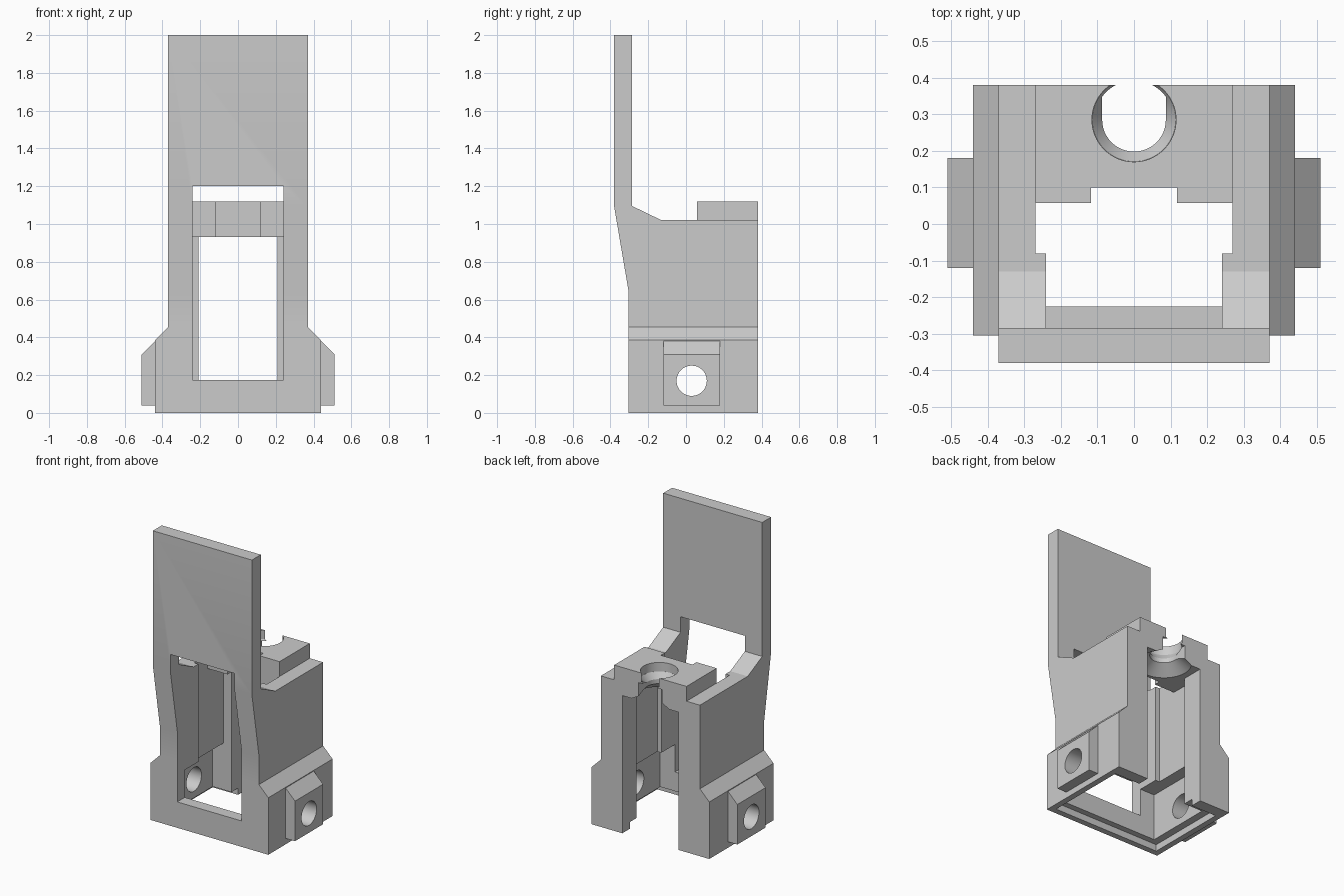
import bpy, bmesh
from mathutils import Matrix, Vector

if "Cube" in bpy.data.objects:
    bpy.data.objects.remove(bpy.data.objects["Cube"])

grey = bpy.data.materials.new("plain grey")
grey.use_nodes = True
grey.diffuse_color = (0.6, 0.6, 0.6, 1)
grey.node_tree.nodes["Principled BSDF"].inputs["Base Color"].default_value = (0.6, 0.6, 0.6, 1)


def finish(name, bm):
    bmesh.ops.recalc_face_normals(bm, faces=bm.faces)
    mesh = bpy.data.meshes.new(name)
    bm.to_mesh(mesh)
    bm.free()
    mesh.materials.append(grey)
    obj = bpy.data.objects.new(name, mesh)
    bpy.context.collection.objects.link(obj)
    return obj


def extrude(name, points, axis, low, high):
    """Extrude a profile along x (points are y, z) or y (points are x, z)."""
    bm = bmesh.new()
    place = (lambda a, b: (low, a, b)) if axis == "x" else (lambda a, b: (a, low, b))
    face = bm.faces.new([bm.verts.new(place(a, b)) for a, b in points])
    moved = bmesh.ops.extrude_face_region(bm, geom=[face])["geom"]
    shift = Vector((high - low, 0, 0) if axis == "x" else (0, high - low, 0))
    bmesh.ops.translate(bm, vec=shift, verts=[v for v in moved if isinstance(v, bmesh.types.BMVert)])
    return finish(name, bm)


def block(name, half_width, y0, y1, z0, z1):
    return extrude(name, [(y0, z0), (y1, z0), (y1, z1), (y0, z1)], "x", -half_width, half_width)


def cone(name, r_low, r_high, y, z0, z1, across=False):
    """Upright cone or cylinder; across lays a cylinder along x at height z0, length 2 * z1."""
    bm = bmesh.new()
    depth = 2 * z1 if across else z1 - z0
    bmesh.ops.create_cone(bm, cap_ends=True, segments=64, radius1=r_low, radius2=r_high, depth=depth)
    if across:
        bm.transform(Matrix.Translation((0, y, z0)) @ Matrix.Rotation(1.5707963, 4, "Y"))
    else:
        bm.transform(Matrix.Translation((0, y, (z0 + z1) / 2)))
    return finish(name, bm)


def combine(target, operation, others):
    for other in others:
        mod = target.modifiers.new("combine", "BOOLEAN")
        mod.operation, mod.solver, mod.object = operation, "EXACT", other
        bpy.context.view_layer.update()
        evaluated = target.evaluated_get(bpy.context.evaluated_depsgraph_get())
        mesh = bpy.data.meshes.new_from_object(evaluated)
        target.modifiers.clear()
        target.data = mesh
        bpy.data.objects.remove(other)


# Housing and tall mounting plate share one side profile
bracket = extrude("bracket", [(-.305, 0), (.38, 0), (.38, 1.02), (-.13, 1.02), (-.285, 1.095),
                              (-.285, 2), (-.38, 2), (-.38, 1.09), (-.305, .65)], "x", -.37, .37)

# Wider foot and the side lugs, with sloped tops
foot = extrude("foot", [(-.44, 0), (.44, 0), (.44, .385), (.37, .455), (-.37, .455), (-.44, .385)],
               "y", -.305, .38)
lugs = extrude("lugs", [(-.51, .04), (.51, .04), (.51, .31), (.365, .455), (-.365, .455), (-.51, .31)],
               "y", -.12, .18)
combine(bracket, "UNION", [foot, lugs])

# Front window, inner cavity, open back and bottom recess
combine(bracket, "DIFFERENCE", [
    block("front_window", .24, -.5, -.2, .175, 1.2),
    block("front_cavity", .24, -.225, 0, -.1, 1.2),
    block("main_cavity", .27, -.08, .23, -.1, 1.2),
    block("back_opening", .21, .2, .5, -.1, 1.2),
    block("lower_cavity", .35, -.225, .23, -.1, .36),
    block("bottom_recess", .4, -.265, .3, -.1, .045),
    cone("lug_holes", .08, .08, .03, .17, .6, across=True),
])

# Clamp cap with a notched front and a flared keyhole open to the back
cap = block("clamp_cap", .27, .058, .38, .93, 1.12)
combine(cap, "DIFFERENCE", [
    block("cap_notch", .118, 0, .1, .9, 1.2),
    cone("seat_hole", .115, .115, .285, 1.06, 1.2),
    cone("seat_taper", .087, .115, .285, 1.02, 1.061),
    cone("neck_hole", .087, .087, .285, .9, 1.05),
    block("neck_slot", .087, .285, .5, .9, 1.05),
    cone("lower_flare", .17, .087, .285, .929, .99),
])
combine(bracket, "UNION", [cap])

# Crisp edges with smooth round holes
bpy.ops.object.select_all(action="DESELECT")
bracket.select_set(True)
bpy.context.view_layer.objects.active = bracket
bpy.ops.object.shade_smooth_by_angle(angle=.4)
